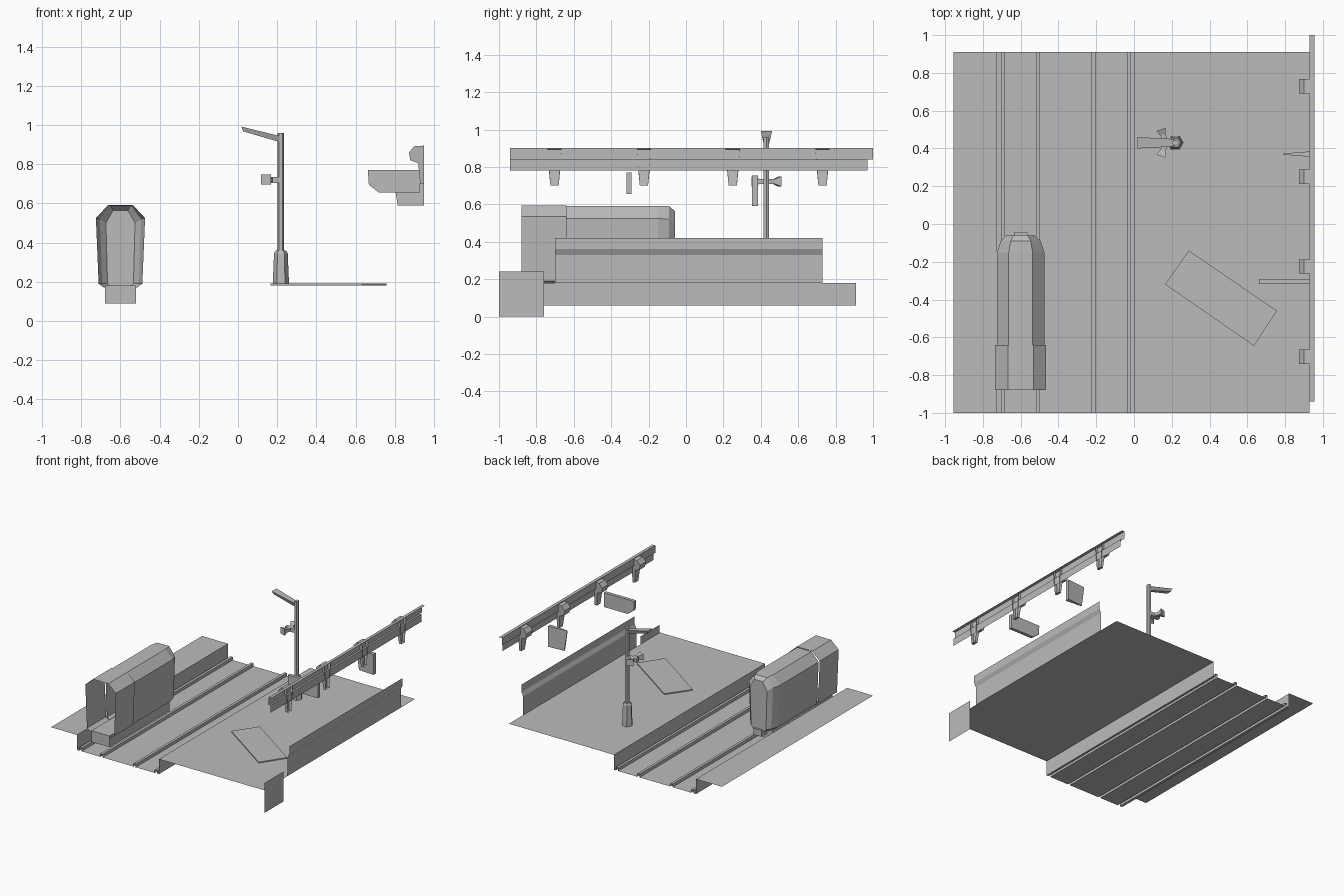
import bpy, bmesh, math
from mathutils import Vector

cube = bpy.data.objects.get("Cube")
if cube:
    bpy.data.objects.remove(cube, do_unlink=True)

grey = bpy.data.materials.new("plain grey")
grey.use_nodes = True
tone = (0.5, 0.5, 0.5, 1)
grey.diffuse_color = tone
grey.node_tree.nodes["Principled BSDF"].inputs["Base Color"].default_value = tone


def build(name, verts, faces, solid=True):
    bm = bmesh.new()
    vs = [bm.verts.new(v) for v in verts]
    for f in faces:
        bm.faces.new([vs[i] for i in f])
    if solid:
        bmesh.ops.recalc_face_normals(bm, faces=bm.faces)
    mesh = bpy.data.meshes.new(name)
    bm.to_mesh(mesh)
    bm.free()
    mesh.materials.append(grey)
    ob = bpy.data.objects.new(name, mesh)
    bpy.context.scene.collection.objects.link(ob)
    return ob


def ribbon(name, profile, y0, y1):
    """Open sheet: an x-z profile swept along y."""
    n = len(profile)
    verts = [(x, y, z) for y in (y0, y1) for x, z in profile]
    build(name, verts, [(i, i + 1, n + i + 1, n + i) for i in range(n - 1)], False)


def loft(name, rings, cap_start=True, cap_end=True, open_edge=False):
    """Skin between closed rings with equal point counts."""
    n = len(rings[0])
    faces = []
    for r in range(len(rings) - 1):
        for i in range(n - (1 if open_edge else 0)):
            j = (i + 1) % n
            faces.append((r * n + i, r * n + j, r * n + n + j, r * n + n + i))
    if cap_start:
        faces.append(tuple(range(n)))
    if cap_end:
        faces.append(tuple(range((len(rings) - 1) * n, len(rings) * n)))
    return build(name, [v for ring in rings for v in ring], faces)


def slab(name, profile, y, half, open_edge=False):
    """Upright plate in the x-z plane; half(x, z) gives its half thickness."""
    return loft(name, [[(x, y + s * half(x, z), z) for x, z in profile] for s in (-1, 1)],
                open_edge=open_edge)


def box(name, x0, x1, y0, y1, z0, z1):
    return slab(name, [(x0, z0), (x1, z0), (x1, z1), (x0, z1)],
                (y0 + y1) / 2, lambda x, z: (y1 - y0) / 2)


# Street: pavements, kerbs, road and raised rails as one folded sheet
ROAD, WALK, RAIL = 0.06, 0.18, 0.085
street = [(-0.955, WALK), (-0.725, WALK), (-0.725, ROAD)]
for x in (-0.704, -0.519, -0.226, -0.037):
    street += [(x, ROAD), (x, RAIL), (x + 0.021, RAIL), (x + 0.021, ROAD)]
street += [(0, ROAD), (0, WALK), (0.93, WALK)]
ribbon("street", street, -1, 0.91)

# Facade: low wall, corner panel, upper beam
ribbon("low_wall", [(0.93, WALK), (0.93, 0.33), (0.945, 0.36), (0.945, 0.42)], -0.7, 0.73)
ribbon("corner_panel", [(0.935, 0), (0.935, 0.24)], -1, -0.76)
ribbon("upper_beam", [(0.93, 0.84), (0.93, 0.9), (0.955, 0.9)], -0.94, 1)
ribbon("lower_beam", [(0.945, 0.78), (0.945, 0.84), (0.93, 0.84)], -0.94, 0.97)

# Brackets along the beam, open at the back
bracket = [(0.95, 0.895), (0.9, 0.892), (0.873, 0.86), (0.88, 0.82),
           (0.92, 0.805), (0.93, 0.7), (0.95, 0.7)]
for i, y in enumerate((-0.703, -0.225, 0.25, 0.73)):
    slab(f"bracket_{i + 1}", bracket, y,
         lambda x, z: 0.022 + 0.016 * min(1, (z - 0.7) / 0.16), open_edge=True)

# Hanging signs
slab("long_sign", [(0.663, 0.77), (0.93, 0.77), (0.93, 0.655), (0.72, 0.655), (0.668, 0.695)],
     -0.305, lambda x, z: 0.013)
slab("short_sign", [(0.79, 0.755), (0.95, 0.755), (0.95, 0.59), (0.815, 0.59)],
     0.37, lambda x, z: 0.003 + 0.08 * (x - 0.79))

# Loose plate lying on the pavement
plate = [(0.29, -0.14), (0.165, -0.32), (0.635, -0.645), (0.757, -0.46)]
loft("ground_plate", [[(x, y, z) for x, y in plate] for z in (0.182, 0.19)])

# Street lamp
LX, LY = 0.219, 0.43


def hexagon(r, z):
    return [(LX + r * math.cos(i * math.pi / 3), LY + r * math.sin(i * math.pi / 3), z)
            for i in range(6)]


loft("lamp_base", [hexagon(0.042, WALK), hexagon(0.035, 0.345), hexagon(0.026, 0.36)])
loft("lamp_pole", [hexagon(0.017, 0.35), hexagon(0.017, 0.96)])
arm = []
for x, half, low, high in ((0.018, 0.03, 0.968, 0.992), (0.21, 0.02, 0.912, 0.945)):
    arm.append([(x + 0.008, LY - half * 0.6, low), (x + 0.008, LY + half * 0.6, low),
                (x, LY + half, high), (x, LY - half, high)])
loft("lamp_arm", arm)

# Pair of horns on the pole, with their mount
box("horn_mount", 0.125, 0.21, LY - 0.015, LY + 0.015, 0.705, 0.735)
for side, label in ((-1, "front"), (1, "back")):
    out = Vector((-0.35, side, 0)).normalized()
    across = Vector((-out.y, out.x, 0))
    rings = []
    for dist, r in ((0.005, 0.012), (0.045, 0.014), (0.075, 0.026)):
        c = Vector((0.168, LY, 0.722)) + out * dist
        rings.append([c + across * a * r + Vector((0, 0, b * r))
                      for a, b in ((-1, -1), (1, -1), (1, 1), (-1, 1))])
    loft("horn_" + label, rings)

# Tram body: wide rear section, slimmer cabin and faceted nose
TX = -0.6


def section(y, w, shoulder, roof):
    half = [(0.09 * w, 0.17), (0.12 * w, 0.19), (0.135 * w, shoulder), (0.068 * w, roof)]
    return ([(TX + x, y, z) for x, z in half] +
            [(TX - x, y, z) for x, z in reversed(half)])


loft("tram_rear", [section(-0.88, 1, 0.535, 0.595), section(-0.64, 1, 0.535, 0.595)],
     cap_start=False, cap_end=False)
loft("tram_cabin", [section(-0.64, 0.93, 0.525, 0.592), section(-0.15, 0.93, 0.525, 0.592),
                    section(-0.09, 0.78, 0.52, 0.59), section(-0.06, 0.55, 0.5, 0.565)],
     cap_start=False)
box("tram_truck", TX - 0.08, TX + 0.08, -0.88, -0.12, 0.09, 0.18)
box("tram_coupler", TX - 0.035, TX + 0.035, -0.13, -0.045, 0.13, 0.18)
